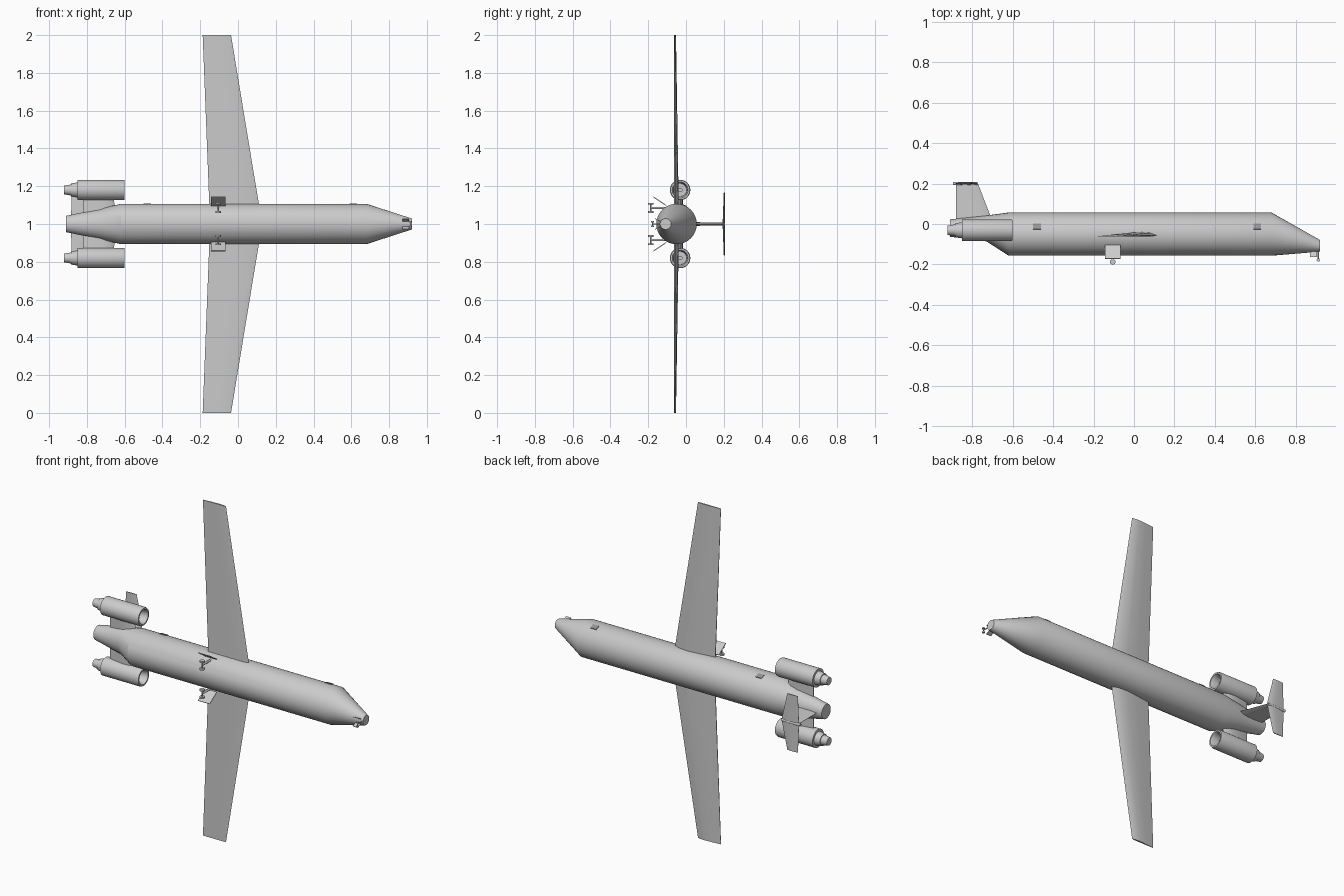
import bpy, bmesh, math
from mathutils import Vector

cube = bpy.data.objects.get("Cube")
if cube:
    bpy.data.objects.remove(cube, do_unlink=True)


def material(name, value):
    m = bpy.data.materials.new(name)
    m.use_nodes = True
    col = (value, value, value, 1)
    m.diffuse_color = col
    m.node_tree.nodes["Principled BSDF"].inputs["Base Color"].default_value = col
    return m


GREY = material("light grey", 0.6)
DARK = material("window grey", 0.3)


def finish(name, bm, mat=GREY, smooth=True):
    bmesh.ops.recalc_face_normals(bm, faces=bm.faces)
    me = bpy.data.meshes.new(name)
    bm.to_mesh(me)
    bm.free()
    me.materials.append(mat)
    ob = bpy.data.objects.new(name, me)
    bpy.context.collection.objects.link(ob)
    if smooth:
        bpy.ops.object.select_all(action='DESELECT')
        ob.select_set(True)
        bpy.context.view_layer.objects.active = ob
        bpy.ops.object.shade_smooth_by_angle(angle=math.radians(30))
    return ob


def loft(name, rings, mat=GREY, smooth=True):
    """Skin a list of point rings and cap both ends."""
    bm = bmesh.new()
    vs = [[bm.verts.new(p) for p in r] for r in rings]
    n = len(vs[0])
    for a, b in zip(vs, vs[1:]):
        for i in range(n):
            j = (i + 1) % n
            bm.faces.new((a[i], a[j], b[j], b[i]))
    bm.faces.new(vs[0])
    bm.faces.new(vs[-1])
    return finish(name, bm, mat, smooth)


def ellipse(x, y, z, ry, rz, n=32):
    """Ring across the x axis."""
    return [(x, y + ry * math.cos(2 * math.pi * i / n),
             z + rz * math.sin(2 * math.pi * i / n)) for i in range(n)]


def foil(te, le, low, high, z):
    """Aerofoil section across z, from trailing edge to leading edge."""
    top = [(0, .15), (.35, .7), (.65, 1), (.88, .8), (1, .3)]
    bottom = [(.9, 0), (.5, 0), (0, 0)]
    return [(te + (le - te) * u, low + (high - low) * v, z) for u, v in top + bottom]


def lens(te, le, y, t, z):
    """Symmetric section across z."""
    half = [(0, .1), (.3, .7), (.6, 1), (.85, .8), (1, 0)]
    pts = half + [(u, -v) for u, v in half[-2::-1]]
    return [(te + (le - te) * u, y + t * v / 2, z) for u, v in pts]


def rod(name, a, b, r, n=16):
    """Cylinder between two points."""
    a, b = Vector(a), Vector(b)
    q = (b - a).to_track_quat('Z', 'Y')
    ring = [q @ Vector((r * math.cos(2 * math.pi * i / n),
                        r * math.sin(2 * math.pi * i / n), 0)) for i in range(n)]
    return loft(name, [[a + p for p in ring], [b + p for p in ring]])


def panel(name, x0, x1, p, q, t=.004, mat=GREY):
    """Thin plate from x0 to x1, its section running from p to q in (y, z)."""
    p, q = Vector(p), Vector(q)
    d = (q - p).normalized()
    nrm = Vector((-d.y, d.x)) * t / 2
    sec = [p + nrm, q + nrm, q - nrm, p - nrm]
    return loft(name, [[(x, s.x, s.y) for s in sec] for x in (x0, x1)], mat, False)


# Fuselage: tapered tail, straight tube, drooped nose
R, CY = .107, -.05
loft("fuselage", [
    ellipse(-.91, -.02, 1, .043, .043),
    ellipse(-.73, -.022, 1, .064, .081),
    ellipse(-.62, CY, 1, R, R),
    ellipse(.68, CY, 1, R, R),
    ellipse(.92, -.108, 1, .029, .029)])

# Wings, one tapered span through the body
loft("wings", [foil(-.187, -.037, -.063, -.053, 0),
               foil(-.148, .128, -.063, -.037, 1),
               foil(-.187, -.037, -.063, -.053, 2)])

# Tail fin, with its section across y
fin = []
for te, le, y, t in ((-.88, -.695, 0, .02), (-.88, -.772, .2, .016)):
    fin.append([(x, y, 1 + v) for x, v, _ in lens(te, le, 0, t, 0)])
loft("tail_fin", fin)

# Tailplane on top of the fin
loft("tailplane", [lens(-.88, -.81, .203, .006, .832),
                   lens(-.885, -.77, .2, .013, 1),
                   lens(-.88, -.81, .203, .006, 1.168)])
rod("tail_bullet", (-.895, .2, 1), (-.775, .2, 1), .008)

for side, s in (("left", 1), ("right", -1)):
    # Engine: nozzle, casing, lip and recessed intake as one turned shape
    ez, ey = 1 + s * .18, -.031
    prof = [(-.922, .023), (-.885, .029), (-.885, .034), (-.85, .04), (-.85, .054),
            (-.61, .054), (-.6, .051), (-.6, .042), (-.615, .036), (-.66, .034)]
    loft(side + "_engine", [ellipse(x, ey, ez, r, r) for x, r in prof])
    rod(side + "_intake_spinner", (-.665, ey, ez), (-.635, ey, ez), .012)
    # Pylon
    loft(side + "_pylon", [lens(-.82, -.64, ey, .03, 1 + s * .03),
                           lens(-.82, -.66, ey, .03, 1 + s * .14)])
    # Main gear: strut, brace, axle, wheels and door
    gx, gz = -.105, 1 + s * .085
    rod(side + "_main_strut", (gx, -.08, gz), (gx, -.187, gz), .006)
    rod(side + "_main_axle", (gx, -.187, gz - .024), (gx, -.187, gz + .024), .004)
    for k, name in ((-1, "_inner_wheel"), (1, "_outer_wheel")):
        z = gz + k * .022
        rod(side + name, (gx, -.187, z - .005), (gx, -.187, z + .005), .014, 24)
    panel(side + "_main_door", -.143, -.066, (-.105, 1 + s * .098), (-.172, 1 + s * .143))
    # Nose gear wheel and door
    z = 1 + s * .012
    rod(side + "_nose_wheel", (.912, -.178, z - .003), (.912, -.178, z + .003), .008, 20)
    panel(side + "_nose_door", .872, .905, (-.136, 1 + s * .014), (-.163, 1 + s * .028), .003)

rod("nose_strut", (.912, -.12, 1), (.912, -.178, 1), .003)
rod("nose_axle", (.912, -.178, .986), (.912, -.178, 1.014), .002)

# Windows on the left flank, laid flat on the tube
a0 = math.asin((-.012 - CY) / R)
for name, x in (("rear_window", -.48), ("front_window", .61)):
    ends = [(CY + R * math.sin(a), 1 + R * math.cos(a)) for a in (a0 - .14, a0 + .14)]
    panel(name, x - .019, x + .019, ends[0], ends[1], .007, DARK)
